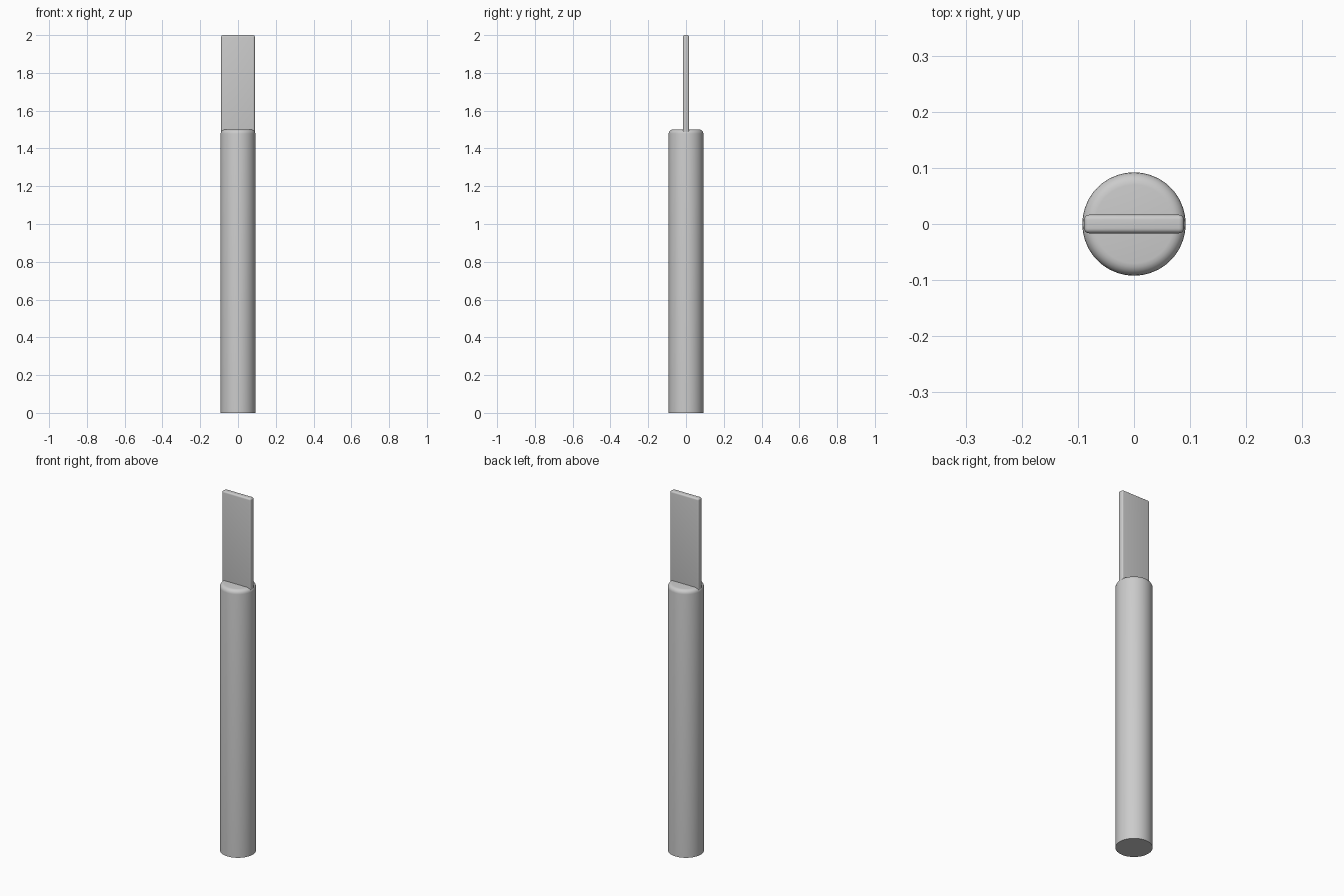
import bpy, bmesh, math

if "Cube" in bpy.data.objects:
    bpy.data.objects.remove(bpy.data.objects["Cube"])


def finish(bm, name):
    """Turn a bmesh into a smooth-shaded object with crisp edges."""
    bmesh.ops.recalc_face_normals(bm, faces=bm.faces)
    mesh = bpy.data.meshes.new(name)
    bm.to_mesh(mesh)
    bm.free()
    obj = bpy.data.objects.new(name, mesh)
    bpy.context.collection.objects.link(obj)
    bpy.ops.object.select_all(action='DESELECT')
    obj.select_set(True)
    bpy.context.view_layer.objects.active = obj
    bpy.ops.object.shade_smooth_by_angle(angle=math.radians(35))
    return obj


def bevel(bm, edges, width):
    bmesh.ops.bevel(bm, geom=edges, offset=width, segments=5,
                    profile=0.5, affect='EDGES')


# Handle: round rod, flat at the bottom, rounded rim at the top
R, H = 0.092, 1.5
bm = bmesh.new()
bmesh.ops.create_cone(bm, cap_ends=True, segments=64, radius1=R, radius2=R, depth=H)
bmesh.ops.translate(bm, verts=bm.verts, vec=(0, 0, H / 2))
bevel(bm, [e for e in bm.edges if all(v.co.z > H - 0.01 for v in e.verts)], 0.022)
finish(bm, "handle")

# Blade: thin flat plate with softened edges, seated in the handle
Z0, Z1 = 1.47, 2.0
bm = bmesh.new()
bmesh.ops.create_cube(bm, size=1)
bmesh.ops.scale(bm, verts=bm.verts, vec=(0.178, 0.033, Z1 - Z0))
bmesh.ops.translate(bm, verts=bm.verts, vec=(0, 0, (Z0 + Z1) / 2))
bevel(bm, bm.edges[:], 0.009)
finish(bm, "blade")
